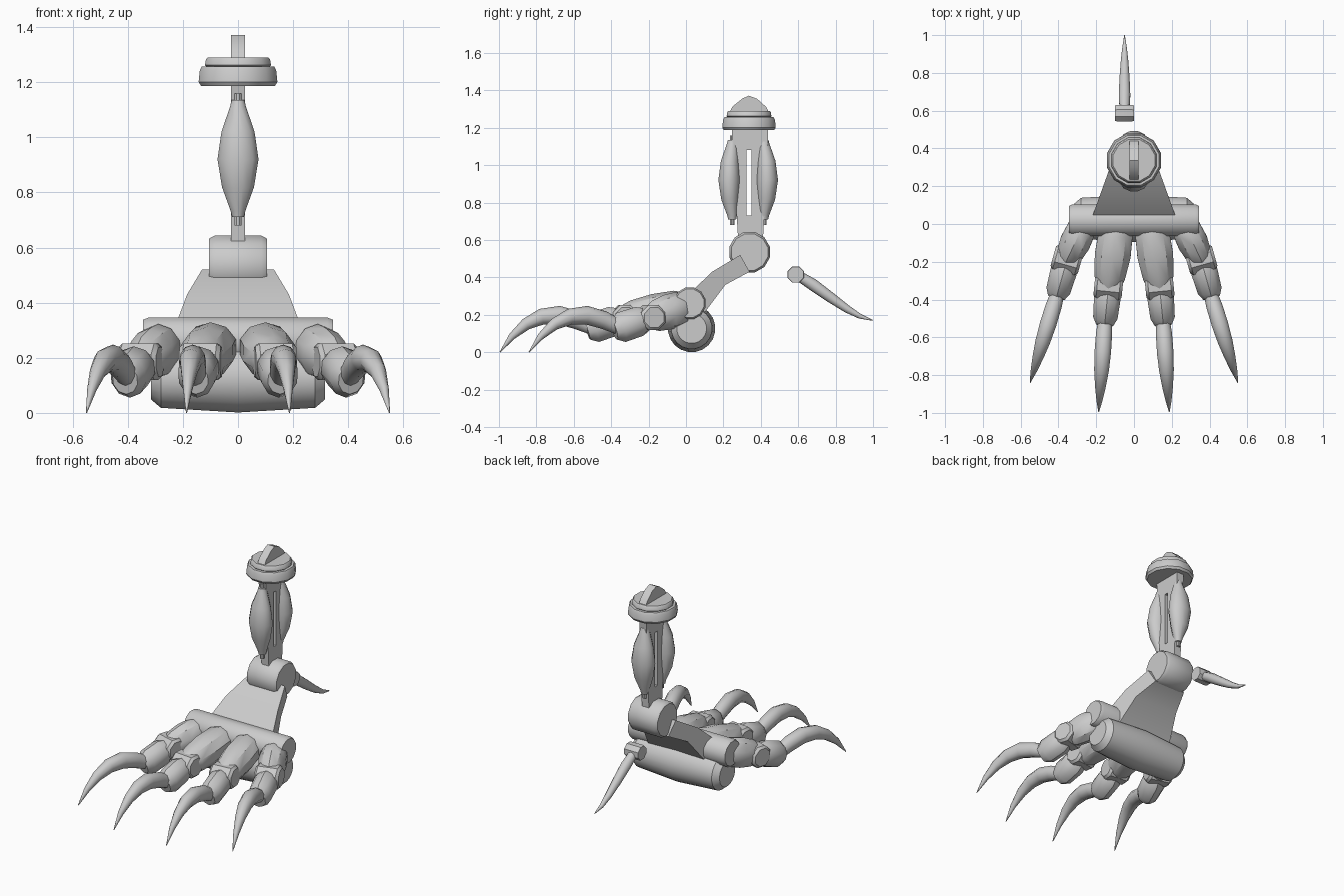
import bpy, bmesh, math
from mathutils import Vector

cube = bpy.data.objects.get("Cube")
if cube:
    bpy.data.objects.remove(cube, do_unlink=True)

grey = bpy.data.materials.new("light_grey")
grey.use_nodes = True
grey.diffuse_color = (0.6, 0.6, 0.6, 1)
grey.node_tree.nodes["Principled BSDF"].inputs["Base Color"].default_value = (0.6, 0.6, 0.6, 1)


def finish(obj, angle):
    obj.data.materials.clear()
    obj.data.materials.append(grey)
    bpy.ops.object.select_all(action='DESELECT')
    obj.select_set(True)
    bpy.context.view_layer.objects.active = obj
    bpy.ops.object.shade_smooth_by_angle(angle=math.radians(angle))


def add_mesh(name, bm, angle=35):
    bmesh.ops.recalc_face_normals(bm, faces=bm.faces)
    mesh = bpy.data.meshes.new(name)
    bm.to_mesh(mesh)
    bm.free()
    obj = bpy.data.objects.new(name, mesh)
    bpy.context.collection.objects.link(obj)
    finish(obj, angle)


def loft(name, path, radii, sides=10, up=(0, 0, 1), angle=35):
    """Rings along a path; a radius is a number or (sideways, upward)."""
    bm = bmesh.new()
    pts = [Vector(p) for p in path]
    rings = []
    for i, (p, r) in enumerate(zip(pts, radii)):
        a, b = r if isinstance(r, tuple) else (r, r)
        along = (pts[min(i + 1, len(pts) - 1)] - pts[max(i - 1, 0)]).normalized()
        side = along.cross(Vector(up)).normalized()
        rise = side.cross(along)
        ring = []
        for k in range(sides):
            t = math.tau * (k + 0.5) / sides
            ring.append(bm.verts.new(p + side * a * math.cos(t) + rise * b * math.sin(t)))
        rings.append(ring)
    for lo, hi in zip(rings, rings[1:]):
        for k in range(sides):
            n = (k + 1) % sides
            bm.faces.new((lo[k], lo[n], hi[n], hi[k]))
    bm.faces.new(rings[0])
    bm.faces.new(rings[-1])
    add_mesh(name, bm, angle)


def roller(name, x, y, z, half, radius, sides, rim=0.9, inset=0.02):
    """Sideways cylinder with softened ends."""
    xs = (-half, inset - half, half - inset, half)
    loft(name, [(x + d, y, z) for d in xs],
         (radius * rim, radius, radius, radius * rim), sides)


# Sole pad, bulging at the middle
loft("sole_pad", [(x, 0.03, 0.127) for x in (-0.315, -0.28, 0, 0.28, 0.315)],
     (0.08, 0.11, 0.127, 0.11, 0.08), 20)

# Knuckle bar and ankle barrel
roller("knuckle_bar", 0, 0.02, 0.262, 0.345, 0.087, 12)
roller("ankle_joint", 0, 0.34, 0.535, 0.105, 0.112, 12)

# Tapering instep wedge, a side profile widened toward the toes
profile = [(0.04, 0.335), (0.14, 0.43), (0.29, 0.52), (0.34, 0.43), (0.21, 0.36), (0.09, 0.2)]
bm = bmesh.new()
sides = [[bm.verts.new((s * (0.235 - 0.36 * y), y, z)) for y, z in profile] for s in (-1, 1)]
for ring in sides:
    bm.faces.new(ring)
for k in range(len(profile)):
    n = (k + 1) % len(profile)
    bm.faces.new((sides[0][k], sides[0][n], sides[1][n], sides[1][k]))
add_mesh("instep", bm, 25)

# Slotted leg plate with a domed top
outline = [(0.28, 0.58), (0.27, 0.75), (0.25, 1.0), (0.245, 1.22), (0.225, 1.27), (0.25, 1.315),
           (0.30, 1.355), (0.335, 1.372), (0.38, 1.355), (0.43, 1.31), (0.45, 1.27),
           (0.44, 1.22), (0.435, 1.0), (0.42, 0.75), (0.41, 0.58)]
slot = [(0.323, 0.73), (0.323, 1.08), (0.35, 1.08), (0.35, 0.73)]
curve = bpy.data.curves.new("leg_plate", 'CURVE')
curve.dimensions = '2D'
curve.fill_mode = 'BOTH'
curve.extrude = 0.025
for loop in (outline, slot):
    spline = curve.splines.new('POLY')
    spline.points.add(len(loop) - 1)
    spline.use_cyclic_u = True
    for point, (y, z) in zip(spline.points, loop):
        point.co = (y, z, 0, 1)
leg = bpy.data.objects.new("leg_plate", curve)
leg.rotation_euler = (math.pi / 2, 0, math.pi / 2)
bpy.context.collection.objects.link(leg)
bpy.context.view_layer.objects.active = leg
leg.select_set(True)
bpy.ops.object.convert(target='MESH')
finish(bpy.context.object, 30)

# Collars under the dome
for name, r, z0, z1 in (("lower_collar", 0.148, 1.187, 1.257), ("upper_collar", 0.124, 1.255, 1.29)):
    soft = (z1 - z0) * 0.2
    loft(name, [(0, 0.337, z) for z in (z0, z0 + soft, z1 - soft, z1)],
         (r * 0.94, r, r * 0.97, r * 0.92), 12, (0, 1, 0))

# Front and rear muscle spindles, each on a thin rod
for name, y, bow in (("front", 0.247, -1), ("rear", 0.418, 1)):
    levels = (0.71, 0.735, 0.82, 0.92, 1.02, 1.11, 1.135)
    bows = (0, 0, 0.012, 0.016, 0.012, 0, 0)
    loft(name + "_muscle", [(0, y + bow * b, z) for z, b in zip(levels, bows)],
         [(0.022, 0.022), (0.028, 0.028), (0.06, 0.048), (0.077, 0.06),
          (0.062, 0.05), (0.03, 0.03), (0.024, 0.024)], 12, (0, 1, 0), 50)
    loft(name + "_rod", [(0, y, 0.68), (0, y, 1.16)], (0.013, 0.013), 8, (0, 1, 0))


def toe(name, s, root, joint, end, tip, width):
    def at(p):
        return Vector((p[0] * s, p[1], p[2]))
    root, joint, end, tip = map(at, (root, joint, end, tip))
    # Upper segment swells near the root and narrows to the joint
    loft(name + "_upper", [root.lerp(joint, t) for t in (0, 0.15, 0.5, 0.85, 1.05)],
         [(width * w, 0.095 * h) for w, h in
          ((0.75, 0.75), (0.95, 0.95), (1, 1), (0.85, 0.88), (0.6, 0.65))], 10)
    # Hinge across the toe
    axis = (end - joint).cross(Vector((0, 0, 1))).normalized()
    loft(name + "_hinge", [joint + axis * d for d in (-0.075, -0.06, 0.06, 0.075)],
         (0.058, 0.072, 0.072, 0.058), 8)
    # Lower segment
    loft(name + "_lower", [joint.lerp(end, t) for t in (0.1, 0.3, 0.8, 1)],
         [(0.055, 0.06), (0.074, 0.08), (0.068, 0.082), (0.048, 0.055)], 10)
    # Hooked claw
    steps = ((-0.08, 0.13), (0.12, 0.172), (0.32, 0.198), (0.52, 0.19),
             (0.7, 0.15), (0.86, 0.085), (1, 0))
    path = []
    for t, z in steps:
        p = end.lerp(tip, t)
        p.z = z
        path.append(p)
    loft(name + "_claw", path, [(0.036, 0.04), (0.045, 0.048), (0.046, 0.05), (0.041, 0.043),
                                (0.03, 0.032), (0.017, 0.019), (0.002, 0.002)], 10, angle=50)


for side, s in (("left", 1), ("right", -1)):
    toe(side + "_inner_toe", s, (0.09, 0.0, 0.25), (0.135, -0.33, 0.185),
        (0.155, -0.53, 0.12), (0.187, -0.995, 0), 0.1)
    toe(side + "_outer_toe", s, (0.265, 0.0, 0.245), (0.355, -0.19, 0.185),
        (0.41, -0.385, 0.12), (0.55, -0.84, 0), 0.085)

# Rear spur
roller("spur_hinge", -0.05, 0.587, 0.415, 0.05, 0.047, 8, 0.95, 0.01)
loft("spur_claw", [(-0.05, y, z) for y, z in ((0.6, 0.41), (0.68, 0.36), (0.77, 0.295),
                                             (0.86, 0.232), (0.93, 0.192), (1.0, 0.17))],
     (0.027, 0.032, 0.028, 0.021, 0.013, 0.002), 10, angle=50)
